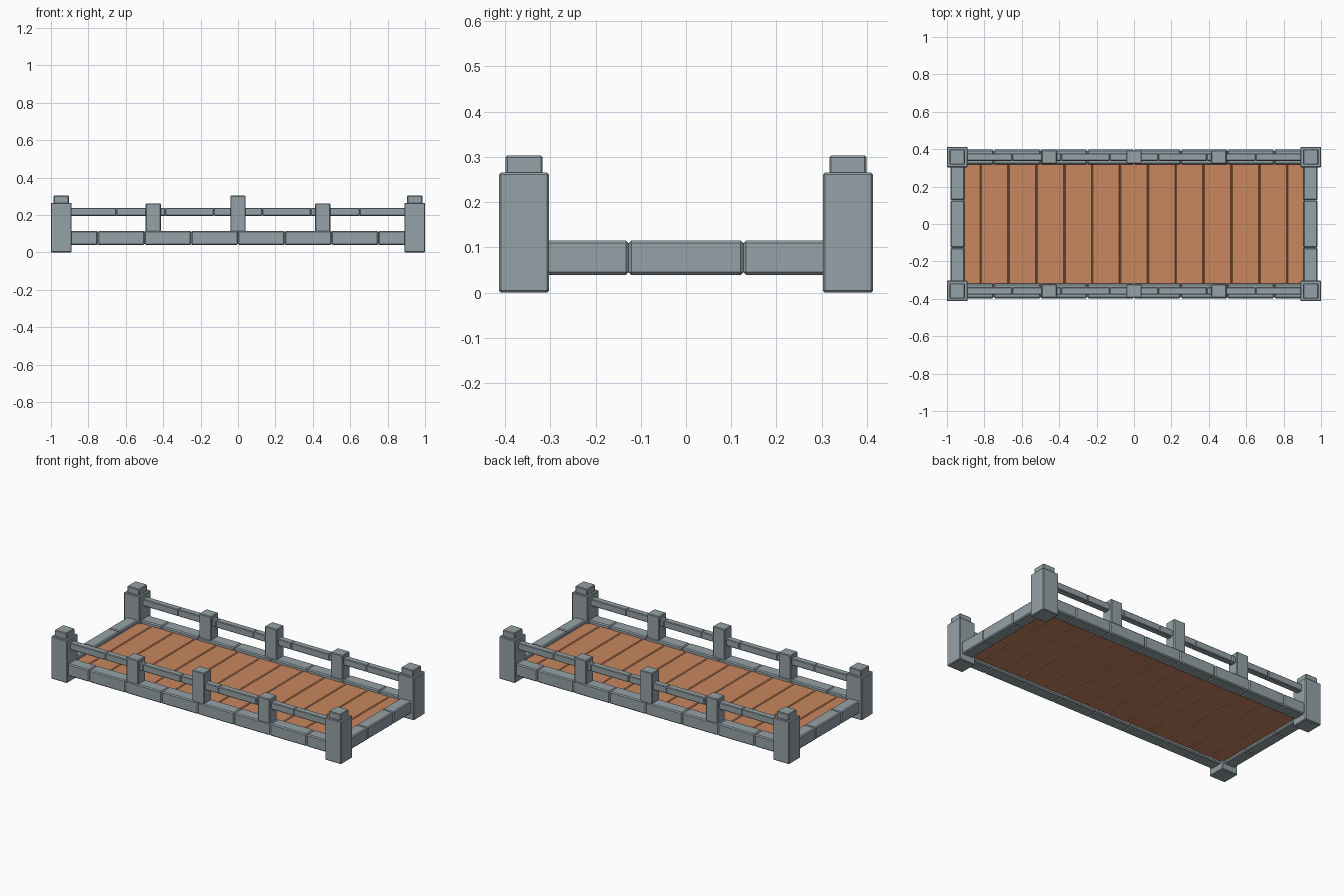
import bpy, bmesh
from mathutils import Vector

if "Cube" in bpy.data.objects:
    bpy.data.objects.remove(bpy.data.objects["Cube"])


def material(name, rgb):
    m = bpy.data.materials.new(name)
    m.diffuse_color = (*rgb, 1)
    m.use_nodes = True
    m.node_tree.nodes["Principled BSDF"].inputs["Base Color"].default_value = m.diffuse_color
    return m


stone = material("grey stone", (0.30, 0.36, 0.385))
wood = material("orange wood", (0.58, 0.24, 0.115))


def block(name, lo, hi, mat, bevel=0.005):
    """Chamfered box between two corners."""
    lo, hi = Vector(lo), Vector(hi)
    mesh = bpy.data.meshes.new(name)
    bm = bmesh.new()
    bmesh.ops.create_cube(bm, size=1)
    for v in bm.verts:
        v.co = Vector((lo[i] + (v.co[i] + 0.5) * (hi[i] - lo[i]) for i in range(3)))
    bmesh.ops.bevel(bm, geom=bm.edges[:], offset=bevel, segments=1, affect='EDGES')
    bm.to_mesh(mesh)
    bm.free()
    mesh.materials.append(mat)
    ob = bpy.data.objects.new(name, mesh)
    bpy.context.collection.objects.link(ob)
    return ob


def pillar(name, x, y, hx, hy, z0, z1, bevel=0.004):
    return block(name, (x - hx, y - hy, z0), (x + hx, y + hy, z1), stone, bevel)


# deck planks
PITCH = 0.149
for i in range(13):
    x = (i - 6) * PITCH
    block("deck_plank", (x - PITCH / 2, -0.327, 0.055),
          (x + PITCH / 2, 0.327, 0.095), wood)

for s in (-1, 1):
    y = 0.358 * s
    # long side curb stones, end ones tucked into the corner posts
    for i in range(8):
        x0 = max(-1 + 0.25 * i, -0.97)
        x1 = min(-0.75 + 0.25 * i, 0.97)
        block("side_curb_stone", (x0, y - 0.039, 0.039), (x1, y + 0.039, 0.115), stone, 0.006)
    # end curb stones
    for i in range(3):
        y0 = -0.381 + 0.254 * i
        block("end_curb_stone", (0.943 * s - 0.038, y0, 0.039),
              (0.943 * s + 0.038, y0 + 0.254, 0.115), stone, 0.006)
    # hand rail segments
    for i in range(7):
        x0 = -0.91 + 0.26 * i
        block("rail_stone", (x0, y - 0.02, 0.195), (x0 + 0.26, y + 0.02, 0.238), stone, 0.004)
    # rail posts, the middle one taller
    for x, top in ((-0.453, 0.262), (0, 0.303), (0.453, 0.262)):
        pillar("rail_post", x, y, 0.041, 0.036, 0.110, top)
    # corner posts with caps
    for sx in (-1, 1):
        pillar("corner_post", 0.945 * sx, y, 0.055, 0.055, 0, 0.265)
        pillar("corner_post_cap", 0.945 * sx, y, 0.041, 0.041, 0.258, 0.303)
